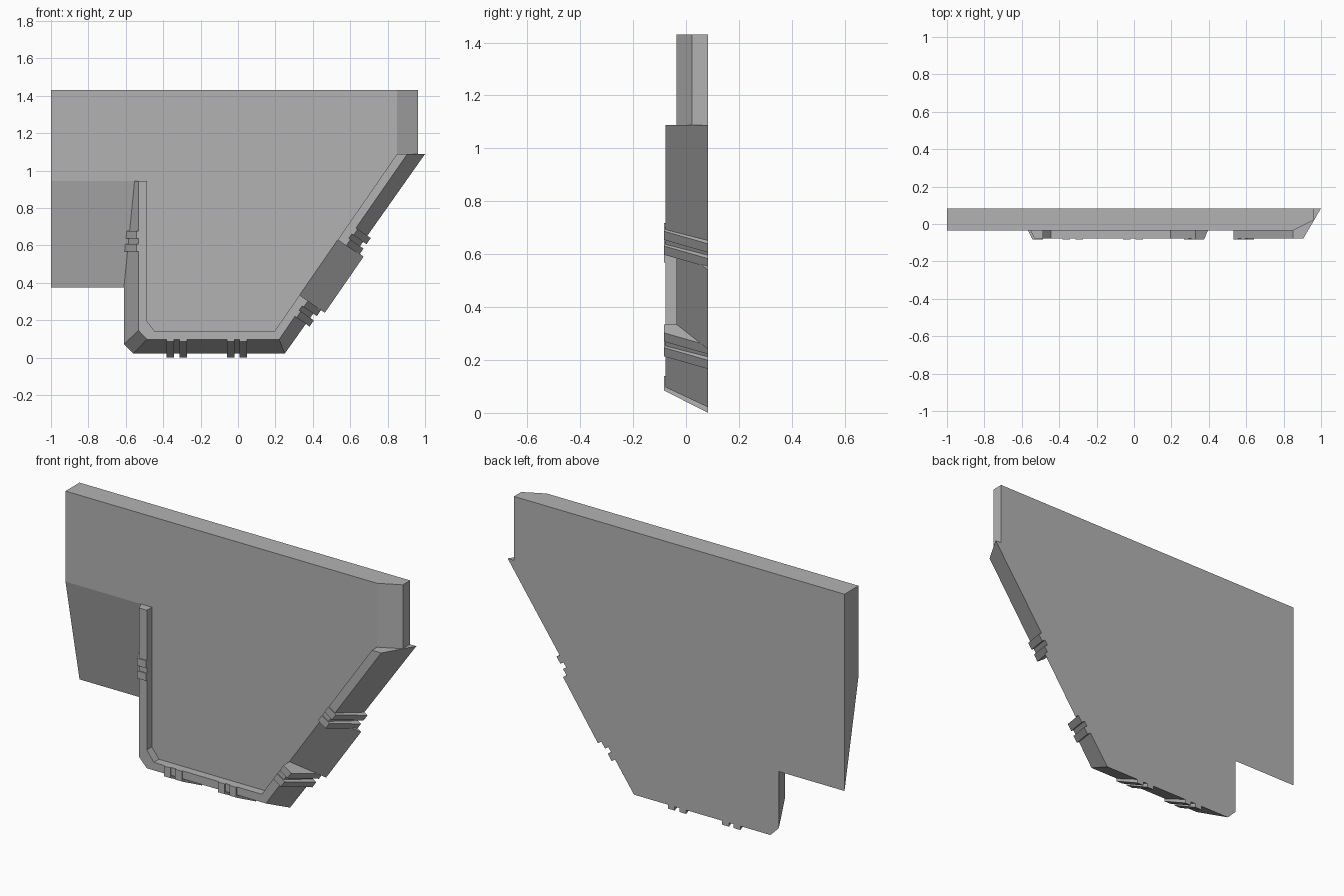
import bpy, bmesh
from mathutils import Vector

if "Cube" in bpy.data.objects:
    bpy.data.objects.remove(bpy.data.objects["Cube"])

FACE, RIM, CLAMP, BACK = -0.035, -0.078, -0.084, 0.084   # depth levels along y
TOP, STEP, SPLIT = 1.431, 0.945, 1.088                   # key heights

# Dark grey finish shared by every part
GREY = bpy.data.materials.new("dark_grey")
GREY.diffuse_color = (0.45, 0.45, 0.45, 1)
GREY.use_nodes = True
GREY.node_tree.nodes["Principled BSDF"].inputs["Base Color"].default_value = GREY.diffuse_color


def loft(name, sections):
    """Closed flat-faced solid through matching cross-sections."""
    bm = bmesh.new()
    rings = [[bm.verts.new(p) for p in s] for s in sections]
    n = len(rings[0])
    for a, b in zip(rings, rings[1:]):
        for i in range(n):
            j = (i + 1) % n
            bm.faces.new((a[i], a[j], b[j], b[i]))
    bm.faces.new(rings[0])
    bm.faces.new(rings[-1])
    bmesh.ops.recalc_face_normals(bm, faces=bm.faces)
    me = bpy.data.meshes.new(name)
    bm.to_mesh(me)
    bm.free()
    me.materials.append(GREY)
    ob = bpy.data.objects.new(name, me)
    bpy.context.collection.objects.link(ob)
    return ob


# Upper panel with bevelled right end
plan = [(-1, FACE), (0.85, FACE), (0.963, 0.022), (0.963, BACK), (-1, BACK)]
loft("upper_panel", [[(x, y, z) for x, y in plan] for z in (SPLIT, TOP)])

# Main plate enclosed by the rim
outline = [(-1, SPLIT), (-1, STEP), (-0.487, STEP), (-0.487, 0.195),
           (-0.445, 0.14), (0.195, 0.14), (0.85, SPLIT)]
loft("main_plate", [[(x, y, z) for x, z in outline] for y in (FACE, BACK)])

# Left wedge tapering to a thin lower edge
wedge = [(FACE, STEP), (BACK, STEP), (BACK, 0.375)]
loft("left_wedge", [[(x, y, z) for y, z in wedge] for x in (-1, -0.5)])

# Edge frames: origin on the inner rim line, direction along it, outward normal
corner = Vector((0.195, 0.14))
slope = (Vector((0.85, SPLIT)) - corner).normalized()
RIGHT = (corner, slope, Vector((slope.y, -slope.x)))
BOTTOM = (Vector((0, 0.14)), Vector((1, 0)), Vector((0, -1)))
LEFT = (Vector((-0.487, 0)), Vector((0, 1)), Vector((-1, 0)))


def edge_prism(name, frame, profile, s0, s1):
    """Extrude a (outward, y) profile along an edge from s0 to s1."""
    o, u, n = frame
    secs = []
    for s in (s0, s1):
        pts = [(o + u * s + n * d, y) for d, y in profile]
        secs.append([(p.x, y, p.y) for p, y in pts])
    return loft(name, secs)


def rim_section(inner, front, back):
    return [(inner[0], BACK, inner[1]), (inner[0], RIM, inner[1]),
            (front[0], RIM, front[1]), (back[0], BACK, back[1])]


def right_rim(s):
    o, u, n = RIGHT
    return rim_section(*[o + u * s + n * d for d in (0, 0.044, 0.117)])


# Raised rim, broken by the gap on the sloping edge
loft("lower_rim", [
    rim_section((-0.487, STEP), (-0.532, STEP), (-0.61, STEP)),
    rim_section((-0.487, 0.195), (-0.532, 0.145), (-0.61, 0.071)),
    rim_section((-0.445, 0.14), (-0.487, 0.097), (-0.56, 0.021)),
    rim_section((0.195, 0.14), (0.22, 0.097), (0.25, 0.021)),
    right_rim(0.235)])
loft("upper_rim", [
    right_rim(0.60),
    rim_section((0.85, SPLIT), (0.905, SPLIT), (1.0, SPLIT))])

# Shallow ramp filling the gap
edge_prism("gap_ramp", RIGHT, [(0, FACE), (0.165, BACK), (0, BACK)], 0.235, 0.60)

# Paired clamp strips wrapped over the rim
strip = [(0, CLAMP), (0.055, CLAMP), (0.14, BACK), (0, BACK)]
short_strip = [(0, CLAMP), (0.055, CLAMP), (0.12, 0.045), (0, 0.045)]
for frame, start, prof in ((BOTTOM, -0.382, strip), (BOTTOM, -0.06, strip),
                           (RIGHT, 0.128, strip), (RIGHT, 0.595, strip),
                           (LEFT, 0.568, short_strip)):
    for k in (0, 0.068):
        edge_prism("clamp_strip", frame, prof, start + k, start + k + 0.04)
